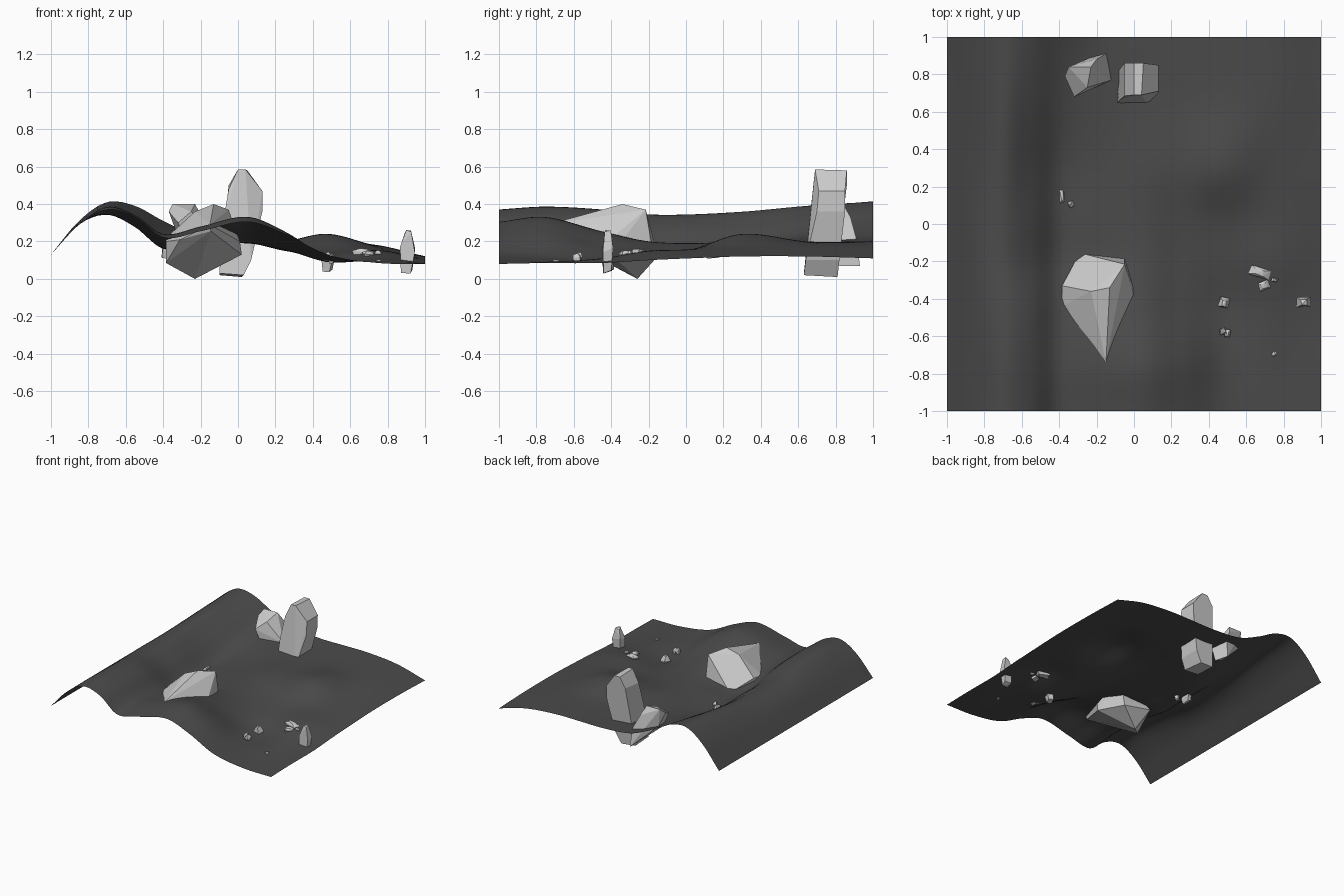
import bpy, bmesh
from math import radians
from mathutils import Matrix, Euler

# ---------- rolling ground: sparse height rows, smoothly interpolated ----------
XS = [-1, -.85, -.7, -.55, -.4, -.2, .05, .25, .48, .75, 1]
HS = {  # y: heights along x
    -1:   [.13, .29, .37, .33, .22, .255, .305, .24, .13, .085, .08],
    -.75: [.13, .29, .385, .34, .24, .28, .33, .25, .115, .09, .085],
    -.45: [.13, .29, .37, .33, .22, .24, .25, .17, .09, .11, .085],
    -.2:  [.13, .29, .345, .28, .165, .18, .20, .15, .125, .15, .10],
    .02:  [.13, .29, .345, .28, .165, .18, .19, .16, .155, .155, .11],
    .3:   [.13, .29, .36, .28, .175, .185, .20, .20, .24, .17, .12],
    .65:  [.13, .30, .39, .335, .245, .21, .19, .19, .20, .18, .12],
    1:    [.13, .31, .41, .39, .31, .225, .20, .20, .20, .175, .11],
}
YS = list(HS)


def spline(ks, vs, t):
    """Cubic Hermite through the knots."""
    n = len(ks)
    i = max(j for j in range(n - 1) if ks[j] <= t + 1e-9)

    def slope(j):
        a, b = max(j - 1, 0), min(j + 1, n - 1)
        return (vs[b] - vs[a]) / (ks[b] - ks[a])
    h = ks[i + 1] - ks[i]
    u = (t - ks[i]) / h
    return ((2*u**3 - 3*u**2 + 1) * vs[i] + (u**3 - 2*u**2 + u) * h * slope(i)
            + (3*u**2 - 2*u**3) * vs[i + 1] + (u**3 - u**2) * h * slope(i + 1))


def height(x, y):
    return spline(YS, [spline(XS, row, x) for row in HS.values()], y)


def add_object(name, bm, smooth=False):
    me = bpy.data.meshes.new(name)
    for f in bm.faces:
        f.smooth = smooth
    bm.to_mesh(me)
    bm.free()
    ob = bpy.data.objects.new(name, me)
    bpy.context.collection.objects.link(ob)
    return ob


bm = bmesh.new()
bmesh.ops.create_grid(bm, x_segments=64, y_segments=64, size=1)
for v in bm.verts:
    v.co.z = height(max(-1, min(1, v.co.x)), max(-1, min(1, v.co.y)))
ground = add_object("ground", bm, smooth=True)
dark = bpy.data.materials.new("dark_soil")
dark.diffuse_color = (.07, .07, .07, 1)
ground.data.materials.append(dark)


# ---------- chiselled stones: convex hulls of a few corner points ----------
def stone(name, points, matrix=Matrix()):
    bm = bmesh.new()
    for p in points:
        bm.verts.new(matrix @ Matrix.Translation(p).translation)
    res = bmesh.ops.convex_hull(bm, input=bm.verts)
    junk = {g for g in res["geom_interior"] + res["geom_unused"]
            if isinstance(g, bmesh.types.BMVert)}
    bmesh.ops.delete(bm, geom=list(junk), context='VERTS')
    bmesh.ops.dissolve_limit(bm, angle_limit=radians(8), verts=bm.verts, edges=bm.edges)
    bmesh.ops.recalc_face_normals(bm, faces=bm.faces)
    return add_object(name, bm)


stone("large_boulder", [
    (-.13, -.34, .40), (-.05, -.215, .37), (-.23, -.36, .36), (-.15, -.74, .29),
    (-.385, -.33, .22), (-.29, -.155, .14), (.01, -.42, .20), (.02, -.40, .13),
    (-.385, -.44, .20), (-.385, -.42, .085), (-.31, -.60, .21),
    (-.23, -.26, 0), (-.05, -.17, .10), (-.145, -.73, .255)])

stone("tall_stone", [
    (-.10, .63, .03), (.03, .63, .02), (-.10, .80, .02), (.02, .81, .01),
    (.07, .64, .10), (.07, .82, .10), (.13, .70, .36), (.125, .85, .36),
    (-.08, .66, .30), (-.08, .84, .30), (.13, .71, .47), (.13, .85, .47),
    (-.05, .685, .48), (-.05, .86, .50), (0, .69, .585), (.04, .69, .585),
    (0, .86, .58), (.05, .86, .58)])

stone("leaning_stone", [
    (-.37, .79, .36), (-.35, .84, .40), (-.23, .84, .40), (-.20, .88, .33),
    (-.32, .68, .30), (-.25, .73, .36), (-.15, .91, .22), (-.12, .77, .20),
    (-.14, .93, .07), (-.11, .82, .07), (-.28, .70, .19), (-.33, .83, .25)])

# ---------- small stones: one faceted unit block, scaled and tilted ----------
UNIT = [(-.35, -.4, -.5), (.3, -.35, -.5), (.4, .35, -.42), (-.3, .4, -.45),
        (-.5, -.45, .1), (.5, -.4, .0), (.5, .5, .1), (-.45, .5, .15),
        (-.15, -.2, .5), (.2, -.25, .47), (.15, .3, .5), (-.25, .25, .42)]

SMALL = [  # name, centre, size, rotation in degrees
    ("upright_stone", (.905, -.42, .145), (.08, .06, .23), (0, 3, 0)),
    ("pebble_mid", (.48, -.42, .09), (.055, .06, .10), (8, 5, -15)),
    ("pebble_front_a", (.475, -.575, .12), (.03, .035, .05), (0, 20, 15)),
    ("pebble_front_b", (.50, -.585, .11), (.03, .045, .05), (15, 0, -10)),
    ("flake_long", (.67, -.26, .142), (.115, .055, .04), (0, 4, -18)),
    ("flake_mid", (.695, -.33, .133), (.06, .05, .035), (10, 0, 20)),
    ("flake_small", (.75, -.30, .138), (.035, .02, .03), (0, 10, -15)),
    ("chip", (.75, -.695, .095), (.028, .022, .02), (0, 0, 30)),
    ("shard_left_a", (-.39, .145, .145), (.035, .09, .07), (0, 12, 3)),
    ("shard_left_b", (-.335, .105, .155), (.03, .035, .06), (10, -10, 25)),
]
for name, loc, size, rot in SMALL:
    m = Matrix.LocRotScale(loc, Euler([radians(a) for a in rot]), size)
    stone(name, UNIT, m)
